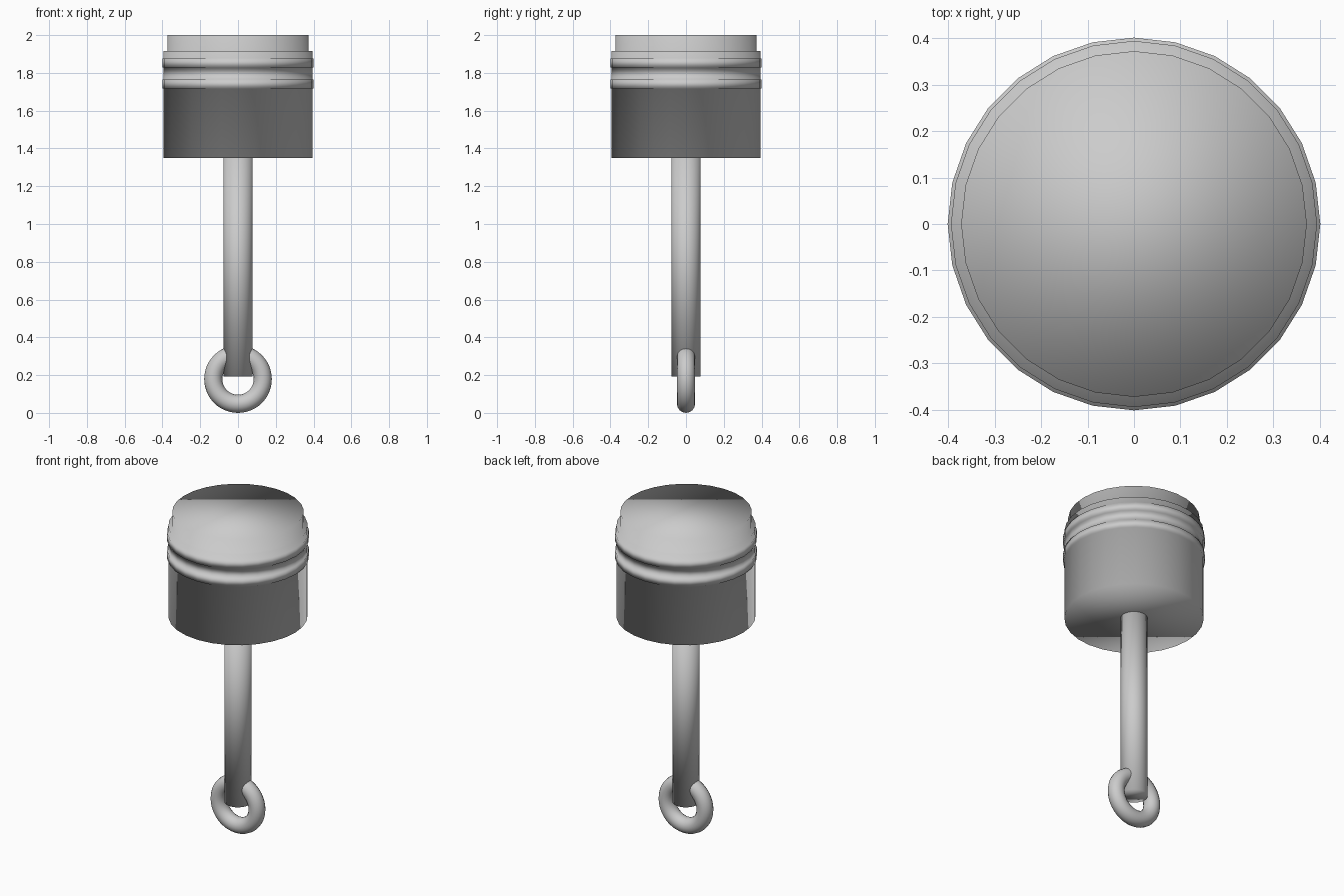
import bpy
import bmesh
import math

if "Cube" in bpy.data.objects:
    bpy.data.objects.remove(bpy.data.objects["Cube"])


def lathe(name, profile, sides):
    """Revolve (radius, z) points about z, with flat caps and smooth shading."""
    bm = bmesh.new()
    loops = []
    for r, z in profile:
        loops.append([bm.verts.new((r * math.cos(2 * math.pi * i / sides),
                                    r * math.sin(2 * math.pi * i / sides), z))
                      for i in range(sides)])
    for a, b in zip(loops, loops[1:]):
        for i in range(sides):
            j = (i + 1) % sides
            bm.faces.new((a[i], a[j], b[j], b[i]))
    bm.faces.new(loops[0][::-1])
    bm.faces.new(loops[-1])
    for f in bm.faces:
        f.smooth = True
    mesh = bpy.data.meshes.new(name)
    bm.to_mesh(mesh)
    bm.free()
    obj = bpy.data.objects.new(name, mesh)
    bpy.context.collection.objects.link(obj)
    return obj


# Piston head: skirt, two raised compression rings, stepped crown
BODY, RING, CROWN = 0.394, 0.401, 0.372
profile = [(BODY, 1.35)]
for low, high in ((1.717, 1.765), (1.828, 1.876)):
    profile += [(BODY, low), (RING, low), (RING, high), (BODY, high)]
profile += [(BODY, 1.915), (CROWN, 1.915), (CROWN, 2.0)]
lathe("piston_head", profile, 28)

# Connecting rod, ending inside the crank eye
lathe("connecting_rod", [(0.077, 0.192), (0.077, 1.36)], 28)

# Crank eye at the bottom, hole facing front
bpy.ops.mesh.primitive_torus_add(major_radius=0.131, minor_radius=0.048,
                                 major_segments=48, minor_segments=16,
                                 location=(0, 0, 0.179),
                                 rotation=(math.pi / 2, 0, 0))
eye = bpy.context.object
eye.name = "crank_eye"
bpy.ops.object.shade_smooth()
